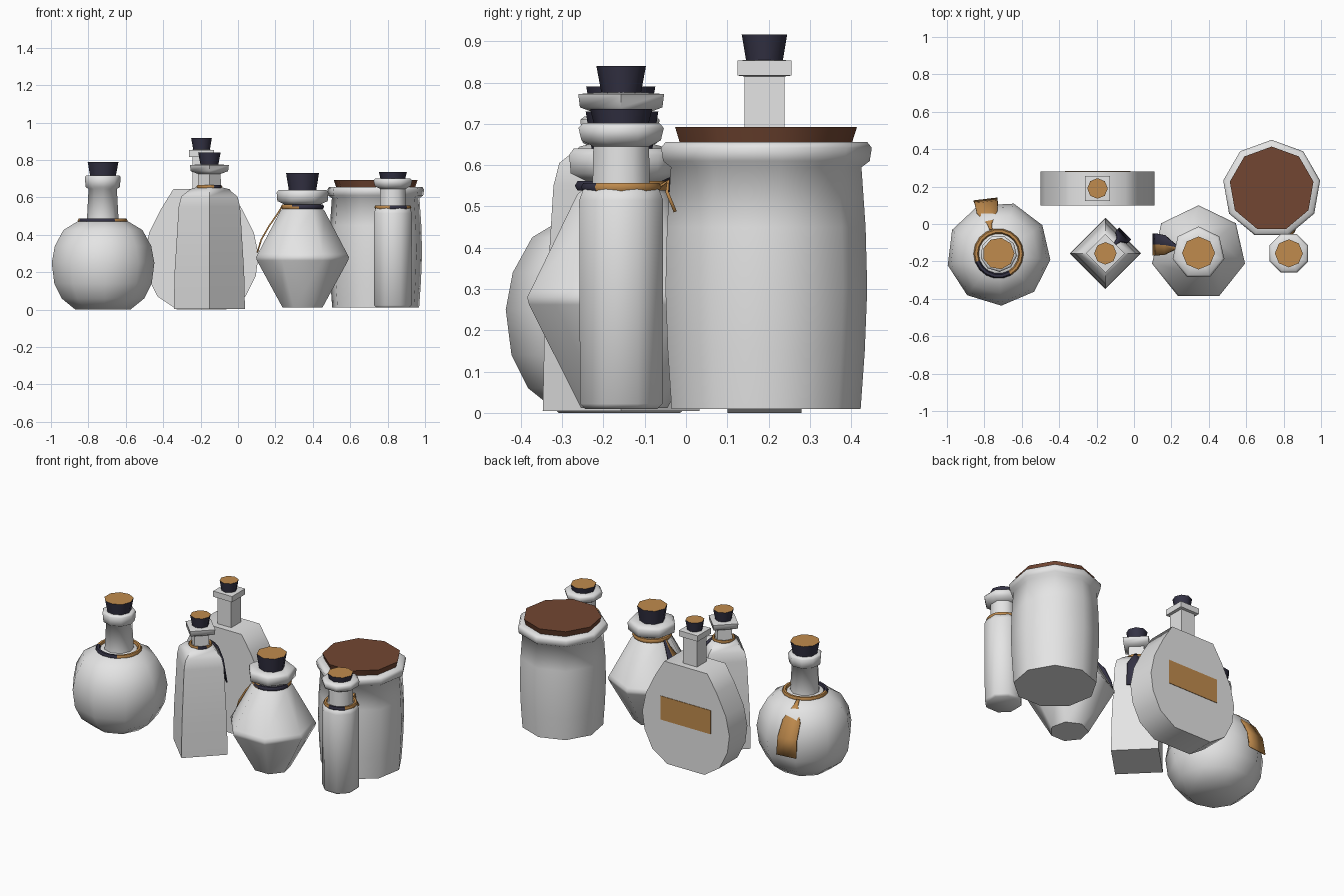
import bpy, bmesh, math
from mathutils import Vector

if "Cube" in bpy.data.objects:
    bpy.data.objects.remove(bpy.data.objects["Cube"])


def material(name, rgb):
    m = bpy.data.materials.new(name)
    m.diffuse_color = (*rgb, 1)
    m.use_nodes = True
    m.node_tree.nodes["Principled BSDF"].inputs["Base Color"].default_value = m.diffuse_color
    return m


GLASS = material("pale glass", (0.78, 0.78, 0.78))
TAN = material("cork tan", (0.53, 0.26, 0.075))
NAVY = material("dark navy", (0.035, 0.033, 0.06))
BROWN = material("lid brown", (0.17, 0.062, 0.032))


def finish(name, bm, mats, rule=None, smooth=60):
    bmesh.ops.recalc_face_normals(bm, faces=bm.faces)
    bm.normal_update()
    if rule:
        for f in bm.faces:
            f.material_index = rule(f)
    me = bpy.data.meshes.new(name)
    bm.to_mesh(me)
    bm.free()
    for m in mats:
        me.materials.append(m)
    ob = bpy.data.objects.new(name, me)
    bpy.context.collection.objects.link(ob)
    if smooth:
        bpy.ops.object.select_all(action='DESELECT')
        ob.select_set(True)
        bpy.context.view_layer.objects.active = ob
        bpy.ops.object.shade_smooth_by_angle(angle=math.radians(smooth))
    return ob


def lathe(name, c, profile, n, phase=0, mats=(GLASS,), rule=None):
    """Revolve (radius, z) pairs about a vertical axis, capped at both ends."""
    bm = bmesh.new()
    rings = []
    for r, z in profile:
        rings.append([bm.verts.new((c[0] + r * math.cos(math.radians(phase) + math.tau * i / n),
                                    c[1] + r * math.sin(math.radians(phase) + math.tau * i / n), z))
                      for i in range(n)])
    for a, b in zip(rings, rings[1:]):
        for i in range(n):
            j = (i + 1) % n
            bm.faces.new((a[i], a[j], b[j], b[i]))
    bm.faces.new(rings[0])
    bm.faces.new(rings[-1])
    return finish(name, bm, mats, rule)


def cork(name, c, r0, r1, z0, z1, n=8, phase=0):
    # dark sides, tan top
    lathe(name, c, [(r0, z0), (r1, z1)], n, phase, (TAN, NAVY),
          lambda f: 0 if f.normal.z > 0.7 else 1)


def rope(name, c, z, r, t, lo, hi, n=9):
    # knotted ring, dark over one arc of its circumference
    bm = bmesh.new()
    rings = []
    for i in range(n * 2):
        a = math.tau * i / (n * 2)
        rings.append([bm.verts.new((c[0] + (r + t * math.cos(b)) * math.cos(a),
                                    c[1] + (r + t * math.cos(b)) * math.sin(a),
                                    z + t * math.sin(b)))
                      for b in (math.tau * k / 6 for k in range(6))])
    for i in range(len(rings)):
        p, q = rings[i], rings[(i + 1) % len(rings)]
        for k in range(6):
            bm.faces.new((p[k], q[k], q[(k + 1) % 6], p[(k + 1) % 6]))

    def rule(f):
        m = f.calc_center_median()
        return int(lo < math.degrees(math.atan2(m.y - c[1], m.x - c[0])) < hi)
    finish(name, bm, (TAN, NAVY), rule)


def tag(name, path, side, mats):
    """Hanging tag: path of (point, half width), two columns of faces."""
    bm = bmesh.new()
    s = Vector(side).normalized()
    rows = [[bm.verts.new(Vector(p) + s * w * k) for k in (-1, 0, 1)] for p, w in path]
    for a, b in zip(rows, rows[1:]):
        for k in (0, 1):
            f = bm.faces.new((a[k], a[k + 1], b[k + 1], b[k]))
            f.material_index = k
    ob = finish(name, bm, mats, smooth=40)
    mod = ob.modifiers.new("thickness", 'SOLIDIFY')
    mod.thickness = 0.008
    mod.offset = 0


# Round flask
c = (-0.724, -0.158)
lathe("round_flask", c, [(0.15, 0), (0.225, 0.06), (0.265, 0.14), (0.279, 0.25), (0.262, 0.34),
                         (0.215, 0.425), (0.14, 0.47), (0.086, 0.48), (0.077, 0.645), (0.093, 0.655),
                         (0.098, 0.71), (0.088, 0.718), (0.07, 0.718)], 9, -87)
cork("round_flask_cork", c, 0.068, 0.085, 0.70, 0.79, 9)
rope("round_flask_rope", c, 0.475, 0.12, 0.014, -165, -65)
tag("round_flask_tag", [((-0.765, -0.03, 0.475), 0.008), ((-0.772, 0.0, 0.455), 0.012),
                        ((-0.785, 0.065, 0.38), 0.056), ((-0.79, 0.115, 0.29), 0.062),
                        ((-0.794, 0.13, 0.185), 0.064)], (1, 0.12, 0), (TAN, TAN))

# Flat flask: rounded octagon outline pushed through in depth
cx, cy = -0.195, 0.19
half = [(0.13, 0.0), (0.235, 0.07), (0.29, 0.18), (0.305, 0.29), (0.28, 0.41),
        (0.215, 0.54), (0.15, 0.645)]
bm = bmesh.new()
outline = half + [(-x, z) for x, z in reversed(half)]
face = bm.faces.new([bm.verts.new((cx + x, cy - 0.09, z)) for x, z in outline])
ext = bmesh.ops.extrude_face_region(bm, geom=[face])
bmesh.ops.translate(bm, vec=(0, 0.18, 0),
                    verts=[v for v in ext["geom"] if isinstance(v, bmesh.types.BMVert)])
finish("flat_flask", bm, (GLASS,))
lathe("flat_flask_neck", (cx, cy), [(0.069, 0.63), (0.069, 0.815), (0.093, 0.817),
                                    (0.093, 0.853), (0.06, 0.855)], 4, 45)
cork("flat_flask_cork", (cx, cy), 0.043, 0.055, 0.845, 0.916)
bm = bmesh.new()
bm.faces.new([bm.verts.new((cx + x, cy + 0.093, z))
              for x, z in ((0.175, 0.27), (-0.175, 0.27), (-0.175, 0.42), (0.175, 0.42))])
label = finish("flat_flask_label", bm, (TAN,), smooth=0)
label.modifiers.new("thickness", 'SOLIDIFY').thickness = 0.004

# Square bottle, standing corner forward
c = (-0.153, -0.157)
lathe("square_bottle", c, [(0.19, 0.004), (0.186, 0.2), (0.164, 0.55), (0.15, 0.605), (0.1, 0.645),
                           (0.062, 0.655), (0.06, 0.725), (0.1, 0.74), (0.104, 0.772),
                           (0.06, 0.776)], 4)
cork("square_bottle_cork", c, 0.046, 0.06, 0.765, 0.84)
rope("square_bottle_rope", c, 0.657, 0.06, 0.009, -60, -20, 8)
tag("square_bottle_tag", [((-0.105, -0.109, 0.66), 0.006), ((-0.08, -0.084, 0.625), 0.014),
                          ((-0.066, -0.07, 0.57), 0.044), ((-0.05, -0.054, 0.42), 0.046)],
    (1, -1, 0), (NAVY, NAVY))

# Faceted double-cone bottle
c = (0.345, -0.155)
lathe("cone_bottle", c, [(0.11, 0.012), (0.25, 0.262), (0.255, 0.28), (0.245, 0.298), (0.12, 0.53),
                         (0.098, 0.545), (0.098, 0.562), (0.138, 0.58), (0.142, 0.625),
                         (0.13, 0.64), (0.075, 0.64)], 7, 90)
cork("cone_bottle_cork", c, 0.072, 0.088, 0.63, 0.73)
rope("cone_bottle_rope", c, 0.55, 0.103, 0.013, -110, 5)
tag("cone_bottle_tag", [((0.235, -0.125, 0.55), 0.01), ((0.21, -0.12, 0.51), 0.02),
                        ((0.165, -0.112, 0.445), 0.052), ((0.125, -0.11, 0.375), 0.058),
                        ((0.103, -0.11, 0.305), 0.058)], (0, 1, 0), (TAN, NAVY))

# Slim vial
c = (0.828, -0.157)
lathe("slim_vial", c, [(0.095, 0.01), (0.108, 0.022), (0.11, 0.515), (0.1, 0.54), (0.075, 0.552),
                       (0.073, 0.645), (0.104, 0.66), (0.112, 0.69), (0.1, 0.702),
                       (0.065, 0.702)], 8, 22.5)
cork("slim_vial_cork", c, 0.064, 0.075, 0.69, 0.736)
rope("slim_vial_rope", c, 0.547, 0.087, 0.012, -100, -35)
tag("slim_vial_string", [((0.84, -0.065, 0.548), 0.006), ((0.845, -0.043, 0.562), 0.006),
                         ((0.85, -0.046, 0.535), 0.006), ((0.86, -0.026, 0.487), 0.005)],
    (1, 0, 0), (TAN, TAN))

# Wide jar with a tapered lid
c = (0.736, 0.187)
lathe("wide_jar", c, [(0.236, 0.01), (0.246, 0.15), (0.252, 0.3), (0.248, 0.45), (0.238, 0.595),
                      (0.258, 0.61), (0.263, 0.642), (0.252, 0.656), (0.21, 0.656)], 9, 90)
lathe("wide_jar_lid", c, [(0.212, 0.645), (0.227, 0.692)], 9, 90, (BROWN,))
